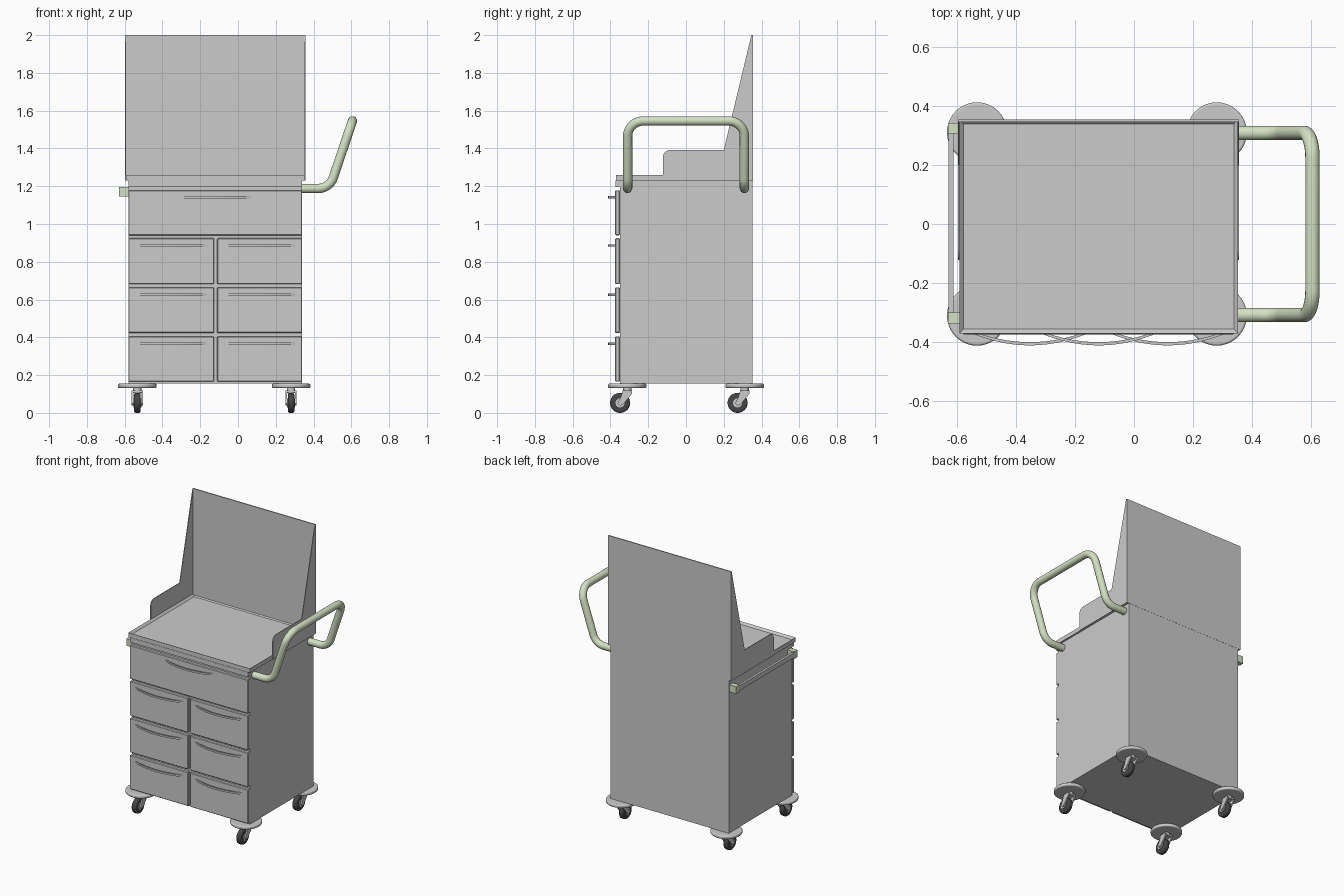
import bpy, bmesh, math
from mathutils import Vector, Matrix

if "Cube" in bpy.data.objects:
    bpy.data.objects.remove(bpy.data.objects["Cube"])

def material(name, rgb):
    m = bpy.data.materials.new(name)
    m.diffuse_color = (*rgb, 1)
    m.use_nodes = True
    m.node_tree.nodes["Principled BSDF"].inputs["Base Color"].default_value = m.diffuse_color
    return m

GREEN = material("pale_green", (0.66, 0.76, 0.54))
BLACK = material("tyre_black", (0.06, 0.06, 0.06))

def finish(name, bm, mat=None, smooth=False, bevel=0, segments=1):
    bmesh.ops.recalc_face_normals(bm, faces=bm.faces)
    me = bpy.data.meshes.new(name)
    bm.to_mesh(me)
    bm.free()
    ob = bpy.data.objects.new(name, me)
    bpy.context.collection.objects.link(ob)
    if mat:
        me.materials.append(mat)
    if bevel:
        b = ob.modifiers.new("bevel", 'BEVEL')
        b.width, b.segments = bevel, segments
    if smooth:
        bpy.ops.object.select_all(action='DESELECT')
        ob.select_set(True)
        bpy.context.view_layer.objects.active = ob
        bpy.ops.object.shade_smooth_by_angle(angle=math.radians(35))
    return ob

def box(name, x, y, z, **kw):
    bm = bmesh.new()
    size = [b - a for a, b in (x, y, z)]
    mid = [(a + b) / 2 for a, b in (x, y, z)]
    bmesh.ops.create_cube(bm, size=1, matrix=Matrix.Translation(mid) @ Matrix.Diagonal((*size, 1)))
    return finish(name, bm, **kw)

def prism(name, pts, depth, **kw):
    """Extrude a closed outline of 3D points along the vector depth."""
    bm = bmesh.new()
    f = bm.faces.new([bm.verts.new(p) for p in pts])
    r = bmesh.ops.extrude_face_region(bm, geom=[f])
    bmesh.ops.translate(bm, vec=depth, verts=[g for g in r['geom'] if isinstance(g, bmesh.types.BMVert)])
    return finish(name, bm, **kw)

def disc(name, loc, r, depth, axis='Z', **kw):
    bm = bmesh.new()
    rot = Matrix.Rotation(math.pi / 2, 4, 'Y') if axis == 'X' else Matrix()
    bmesh.ops.create_cone(bm, cap_ends=True, segments=40, radius1=r, radius2=r, depth=depth,
                          matrix=Matrix.Translation(loc) @ rot)
    return finish(name, bm, smooth=True, **kw)

def rounded(path, r, n=10):
    """Replace inner corners of a path with arcs of radius r."""
    p = [Vector(q) for q in path]
    out = [p[0]]
    for a, c, b in zip(p, p[1:], p[2:]):
        u, v = (a - c).normalized(), (b - c).normalized()
        half = u.angle(v) / 2
        t = r / math.tan(half)
        centre = c + (u + v).normalized() * r / math.sin(half)
        s, e = c + u * t - centre, c + v * t - centre
        w = s.angle(e)
        for i in range(n + 1):
            k = i / n
            out.append(centre + (s * math.sin((1 - k) * w) + e * math.sin(k * w)) / math.sin(w))
    return out + [p[-1]]

def tube(name, pts, r, mat):
    cu = bpy.data.curves.new(name, 'CURVE')
    cu.dimensions, cu.bevel_depth, cu.bevel_resolution, cu.use_fill_caps = '3D', r, 6, True
    sp = cu.splines.new('POLY')
    sp.points.add(len(pts) - 1)
    for q, co in zip(sp.points, pts):
        q.co = (*co, 1)
    ob = bpy.data.objects.new(name, cu)
    bpy.context.collection.objects.link(ob)
    bpy.ops.object.select_all(action='DESELECT')
    ob.select_set(True)
    bpy.context.view_layer.objects.active = ob
    bpy.ops.object.convert(target='MESH')
    ob = bpy.context.object
    ob.data.materials.clear()
    ob.data.materials.append(mat)
    bpy.ops.object.shade_smooth_by_angle(angle=math.radians(40))

# Cabinet carcass
box("cabinet_body", (-0.58, 0.34), (-0.35, 0.353), (0.155, 1.23))
box("cabinet_top_strip", (-0.58, 0.34), (-0.373, -0.35), (1.197, 1.23))

# Drawers with bowed crescent handles
def handle(name, cx, z, half=0.19):
    def arc(h, y0, y1):
        return [(cx + h * k / 12, y1 + (y0 - y1) * (k / 12) ** 2, z - 0.006) for k in range(-12, 13)]
    pts = arc(half, -0.374, -0.412) + arc(half - 0.025, -0.374, -0.401)[::-1]
    prism(name, pts, (0, 0, 0.012))

def drawer(name, x, z, hz):
    box(name, x, (-0.375, -0.35), z, bevel=0.004)
    handle(name + "_handle", sum(x) / 2, hz)

drawer("top_drawer", (-0.58, 0.34), (0.94, 1.178), 1.142)
for row, (z0, z1) in enumerate(((0.165, 0.405), (0.423, 0.665), (0.682, 0.925))):
    for side, x in (("left", (-0.58, -0.127)), ("right", (-0.11, 0.34))):
        drawer(f"drawer_{side}_{row + 1}", x, (z0, z1), z1 - 0.039)

# Work top: slab with a sunken floor inside a rim
bm = bmesh.new()
bmesh.ops.create_cube(bm, size=1, matrix=Matrix.Translation((-0.12, -0.009, 1.245))
                      @ Matrix.Diagonal((0.946, 0.724, 0.03, 1)))
top = max(bm.faces, key=lambda f: f.calc_center_median().z)
bmesh.ops.inset_region(bm, faces=[top], thickness=0.02)
bmesh.ops.translate(bm, verts=top.verts, vec=(0, 0, -0.015))
finish("work_top", bm)

# Rear screen and its two side wings
box("rear_screen", (-0.597, 0.357), (0.346, 0.354), (1.23, 2.0))
wing = rounded([(0, 0.354, 1.23), (0, -0.123, 1.23)], 0.04)[:2]
wing += rounded([(0, -0.123, 1.23), (0, -0.123, 1.392), (0, 0.2, 1.392)], 0.04)[1:]
wing += [Vector((0, 0.346, 2.0)), Vector((0, 0.354, 2.0))]
for side, x in (("left", -0.597), ("right", 0.352)):
    prism(f"{side}_wing", [p + Vector((x, 0, 0)) for p in wing], (0.005, 0, 0))

# Push bar on the right
bar = [(0.33, -0.309, 1.188), (0.485, -0.309, 1.188), (0.606, -0.309, 1.546),
       (0.606, 0.309, 1.546), (0.485, 0.309, 1.188), (0.33, 0.309, 1.188)]
tube("push_bar", rounded(bar, 0.085), 0.0245, GREEN)

# Accessory rail on the left
for side, y in (("front", -0.337), ("rear", 0.307)):
    box(f"rail_end_{side}", (-0.631, -0.58), (y, y + 0.036), (1.145, 1.196), mat=GREEN)
box("side_rail", (-0.629, -0.613), (-0.305, 0.31), (1.153, 1.188))

# Casters with bumper discs
for fx, x in (("left", -0.533), ("right", 0.281)):
    for fy, y in (("front", -0.311), ("rear", 0.311)):
        n = f"{fy}_{fx}"
        disc(f"bumper_{n}", (x, y, 0.143), 0.102, 0.023, bevel=0.007, segments=3)
        disc(f"caster_stem_{n}", (x, y, 0.12), 0.022, 0.03)
        yw, zw = y - 0.038, 0.053
        disc(f"wheel_{n}", (x, yw, zw), 0.053, 0.034, 'X', mat=BLACK, bevel=0.009, segments=3)
        disc(f"hub_{n}", (x, yw, zw), 0.024, 0.042, 'X')
        fork = [(y - 0.024, 0.118), (y + 0.026, 0.118), (y + 0.024, 0.1), (yw + 0.016, 0.045),
                (yw, 0.038), (yw - 0.014, 0.05), (yw + 0.004, 0.085)]
        for side, dx in (("a", -0.03), ("b", 0.021)):
            prism(f"fork_{n}_{side}", [(x + dx, *p) for p in fork], (0.009, 0, 0))
        box(f"fork_bridge_{n}", (x - 0.03, x + 0.03), (y - 0.024, y + 0.026), (0.107, 0.119))
